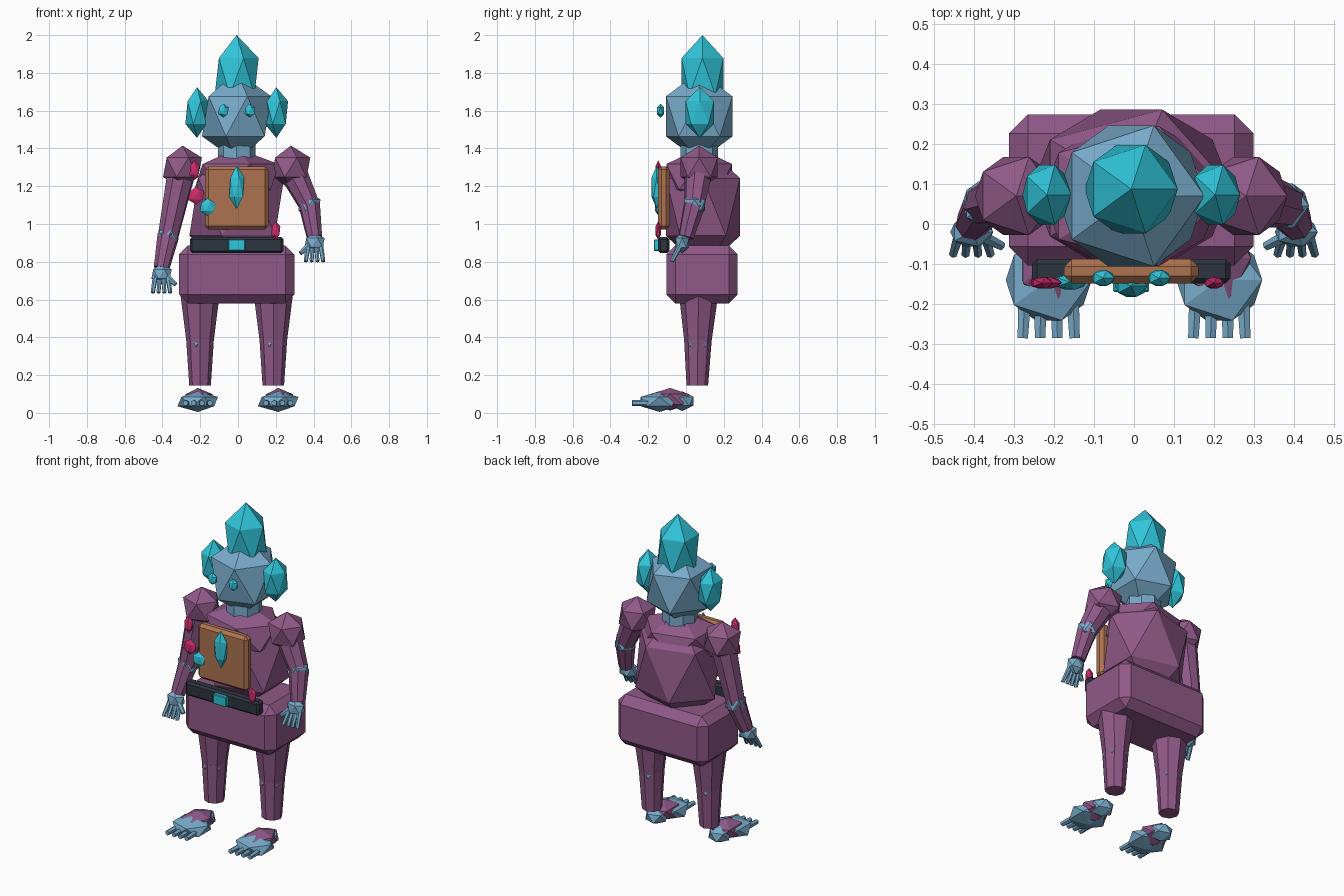
import bpy, bmesh
from mathutils import Vector, Matrix

if "Cube" in bpy.data.objects:
    bpy.data.objects.remove(bpy.data.objects["Cube"])

MID = -0.007  # body midline


def material(name, color):
    m = bpy.data.materials.new(name)
    m.use_nodes = True
    m.diffuse_color = (*color, 1)
    m.node_tree.nodes["Principled BSDF"].inputs["Base Color"].default_value = (*color, 1)
    return m


PURPLE = material("purple cloth", (0.28, 0.10, 0.25))
BLUE = material("blue skin", (0.19, 0.41, 0.60))
CYAN = material("cyan crystal", (0.03, 0.56, 0.70))
BROWN = material("brown leather", (0.42, 0.17, 0.08))
PINK = material("pink gem", (0.60, 0.025, 0.15))
DARK = material("dark belt", (0.027, 0.036, 0.05))


def finish(name, bm, mat):
    mesh = bpy.data.meshes.new(name)
    bm.to_mesh(mesh)
    bm.free()
    mesh.materials.append(mat)
    obj = bpy.data.objects.new(name, mesh)
    bpy.context.collection.objects.link(obj)
    return obj


def ball(name, center, radii, mat):
    """Faceted twenty-sided ball, stretched to the given radii."""
    bm = bmesh.new()
    place = Matrix.Translation(center) @ Matrix.Diagonal((*radii, 1))
    bmesh.ops.create_icosphere(bm, subdivisions=1, radius=1, matrix=place)
    return finish(name, bm, mat)


def limb(name, start, end, r0, r1, mat, sides=8):
    """Tapered prism from start to end."""
    a, b = Vector(start), Vector(end)
    bm = bmesh.new()
    turn = (b - a).to_track_quat('Z', 'Y').to_matrix().to_4x4()
    bmesh.ops.create_cone(bm, cap_ends=True, segments=sides, radius1=r0, radius2=r1,
                          depth=(b - a).length, matrix=Matrix.Translation((a + b) / 2) @ turn)
    return finish(name, bm, mat)


def box(name, center, size, mat, bevel):
    bm = bmesh.new()
    place = Matrix.Translation(center) @ Matrix.Diagonal((*size, 1))
    bmesh.ops.create_cube(bm, size=1, matrix=place)
    bmesh.ops.bevel(bm, geom=bm.edges[:], offset=bevel, segments=1, affect='EDGES')
    return finish(name, bm, mat)


# Head and crystals
ball("head", (MID, 0.07, 1.57), (0.205, 0.207, 0.237), BLUE)
ball("crest", (MID, 0.087, 1.78), (0.13, 0.13, 0.22), CYAN)
limb("neck", (MID, 0.07, 1.31), (MID, 0.07, 1.46), 0.1, 0.1, BLUE)

# Torso, hips and belt
ball("torso", (MID, 0.09, 1.09), (0.28, 0.23, 0.34), PURPLE)
ball("upper_chest", (MID, 0.07, 1.25), (0.25, 0.205, 0.15), PURPLE)
box("hips", (MID, 0.085, 0.733), (0.61, 0.377, 0.306), PURPLE, 0.047)
box("belt", (MID, -0.118, 0.888), (0.495, 0.06, 0.085), DARK, 0.012)
box("buckle", (MID, -0.135, 0.888), (0.09, 0.07, 0.06), CYAN, 0.004)
box("chest_plate", (MID, -0.118, 1.138), (0.335, 0.06, 0.335), BROWN, 0.018)

# Gems on the front
ball("chest_crystal", (MID, -0.155, 1.195), (0.045, 0.032, 0.115), CYAN)
ball("side_crystal", (-0.16, -0.145, 1.09), (0.047, 0.022, 0.047), CYAN)
ball("upper_gem", (-0.23, -0.147, 1.285), (0.03, 0.017, 0.052), PINK)
ball("middle_gem", (-0.222, -0.147, 1.15), (0.047, 0.017, 0.047), PINK)
ball("hip_gem", (0.2, -0.147, 0.965), (0.027, 0.017, 0.05), PINK)

# Elbow, wrist on each side; the two arms hang differently
arms = {
    "right": (Vector((-0.37, 0.05, 0.935)), Vector((-0.405, 0.0, 0.765))),
    "left": (Vector((0.378, 0.045, 1.1)), Vector((0.405, 0.0, 0.93))),
}

for side, s in (("right", -1), ("left", 1)):
    # Face
    ball(side + "_eye", (MID + s * 0.07, -0.135, 1.6), (0.032, 0.023, 0.037), CYAN)
    ball(side + "_ear_crystal", (MID + s * 0.21, 0.073, 1.59), (0.069, 0.088, 0.134), CYAN)

    # Arm
    shoulder = Vector((MID + s * 0.287, 0.07, 1.3))
    elbow, wrist = arms[side]
    ball(side + "_shoulder", shoulder, (0.115, 0.115, 0.115), PURPLE)
    limb(side + "_upper_arm", shoulder, elbow, 0.078, 0.056, PURPLE)
    ball(side + "_elbow", elbow, (0.066, 0.066, 0.066), BLUE)
    limb(side + "_forearm", elbow, wrist, 0.058, 0.042, PURPLE)

    # Hand
    palm = wrist + Vector((0, -0.02, -0.03))
    ball(side + "_palm", palm, (0.06, 0.042, 0.055), BLUE)
    for i in range(4):
        spread = i - 1.5
        limb(f"{side}_finger_{i + 1}", palm + Vector((spread * 0.022, -0.01, -0.015)),
             palm + Vector((spread * 0.031, -0.055, -0.098)), 0.014, 0.011, BLUE, 6)
    limb(side + "_thumb", palm + Vector((-s * 0.025, -0.01, -0.01)),
         palm + Vector((-s * 0.075, -0.035, -0.055)), 0.017, 0.012, BLUE, 6)

    # Leg
    hip, knee, ankle = (Vector((MID + s * 0.194, y, z))
                        for y, z in ((0.067, 0.66), (0.063, 0.385), (0.06, 0.145)))
    limb(side + "_thigh", hip, knee, 0.108, 0.073, PURPLE)
    ball(side + "_knee", knee, (0.079, 0.079, 0.07), BLUE)
    limb(side + "_shin", knee, ankle, 0.073, 0.057, PURPLE)

    # Foot
    x = s * 0.213
    ball(side + "_foot", (x, -0.14, 0.06), (0.12, 0.118, 0.055), BLUE)
    ball(side + "_instep", (x, -0.085, 0.072), (0.088, 0.12, 0.06), PURPLE)
    ball(side + "_heel", (x, -0.02, 0.062), (0.07, 0.07, 0.052), BLUE)
    for i in range(4):
        off = (i - 1.5) * 0.04
        limb(f"{side}_toe_{i + 1}", (x + off, -0.19, 0.052),
             (x + off * 1.08, -0.285, 0.052), 0.018, 0.015, BLUE, 6)
